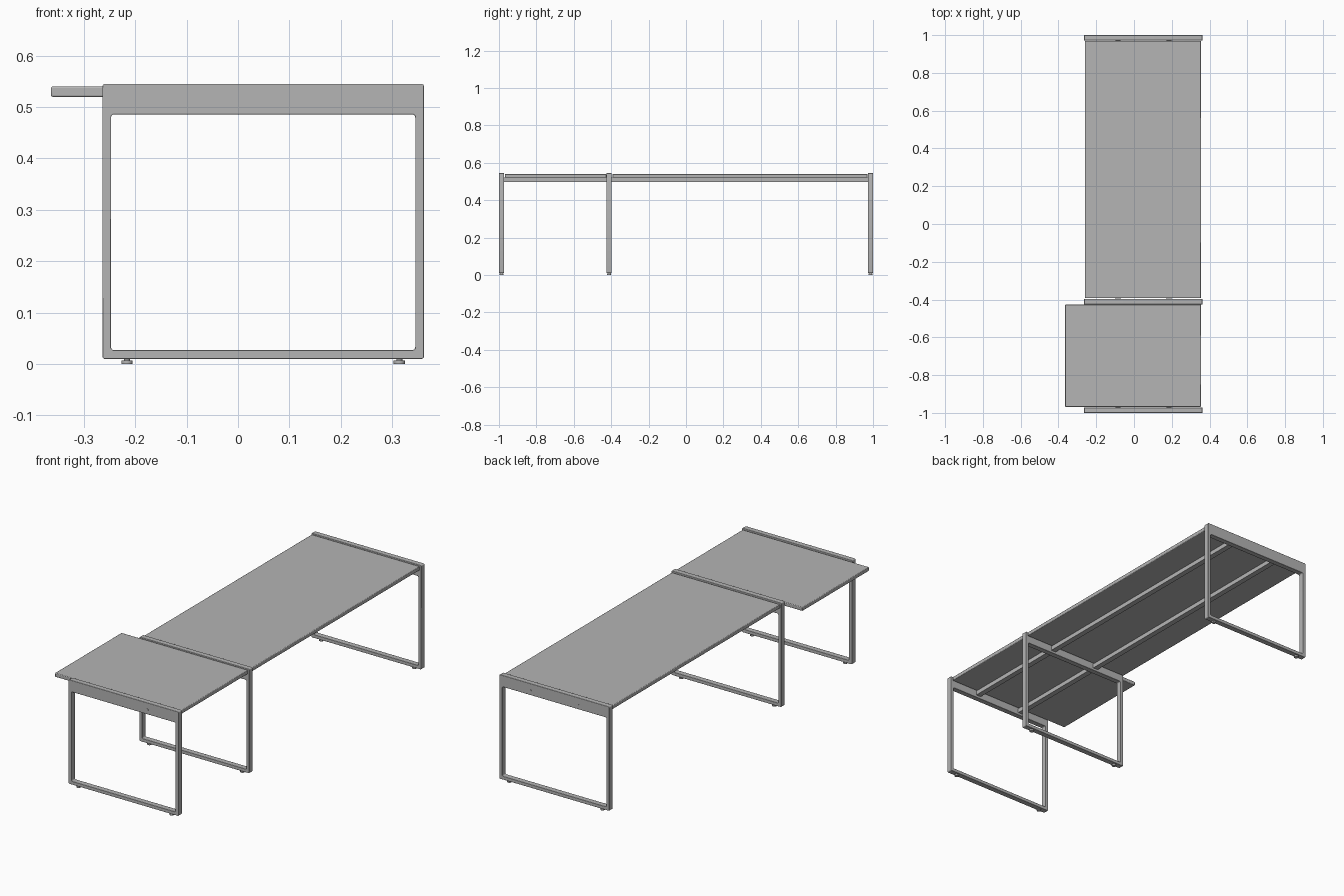
import bpy, bmesh, math

cube = bpy.data.objects.get("Cube")
if cube:
    bpy.data.objects.remove(cube, do_unlink=True)

grey = bpy.data.materials.new("light_grey")
grey.use_nodes = True
colour = (0.46, 0.46, 0.46, 1)
grey.diffuse_color = colour
grey.node_tree.nodes["Principled BSDF"].inputs["Base Color"].default_value = colour


def add_object(name, bm, bevel=0.0):
    bmesh.ops.recalc_face_normals(bm, faces=bm.faces)
    mesh = bpy.data.meshes.new(name)
    bm.to_mesh(mesh)
    bm.free()
    mesh.materials.append(grey)
    obj = bpy.data.objects.new(name, mesh)
    bpy.context.collection.objects.link(obj)
    if bevel:
        mod = obj.modifiers.new("soft_edges", 'BEVEL')
        mod.width = bevel
        mod.segments = 2
        mod.limit_method = 'ANGLE'
        mod.angle_limit = math.radians(50)
    bpy.ops.object.select_all(action='DESELECT')
    obj.select_set(True)
    bpy.context.view_layer.objects.active = obj
    bpy.ops.object.shade_smooth_by_angle(angle=math.radians(35))
    return obj


def box(name, x0, x1, y0, y1, z0, z1, bevel=0.0):
    bm = bmesh.new()
    bmesh.ops.create_cube(bm, size=1)
    for v in bm.verts:
        v.co.x = x1 if v.co.x > 0 else x0
        v.co.y = y1 if v.co.y > 0 else y0
        v.co.z = z1 if v.co.z > 0 else z0
    return add_object(name, bm, bevel)


def cylinder(name, x, y, z, radius, depth, along_y=False):
    bm = bmesh.new()
    bmesh.ops.create_cone(bm, cap_ends=True, segments=20,
                          radius1=radius, radius2=radius, depth=depth)
    obj = add_object(name, bm)
    obj.location = (x, y, z)
    if along_y:
        obj.rotation_euler.x = math.pi / 2
    return obj


def rounded_loop(x0, x1, z0, z1, r, steps=4):
    corners = [(x1 - r, z1 - r), (x0 + r, z1 - r), (x0 + r, z0 + r), (x1 - r, z0 + r)]
    points = []
    for i, (cx, cz) in enumerate(corners):
        for s in range(steps + 1):
            a = math.pi / 2 * (i + s / steps)
            points.append((cx + r * math.cos(a), cz + r * math.sin(a)))
    return points


LEFT, RIGHT = -0.264, 0.362
FRAME_DEPTH = 0.028
RAIL_X = (-0.085, 0.185)
FOOT_X = (-0.216, 0.314)


def leg_frame(name, y0):
    # closed loop leg with a deep header and slim posts
    bm = bmesh.new()
    outer = rounded_loop(LEFT, RIGHT, 0.01, 0.545, 0.005)
    inner = rounded_loop(LEFT + 0.017, RIGHT - 0.017, 0.027, 0.486, 0.006)
    rings = [[bm.verts.new((x, y0, z)) for x, z in loop] for loop in (outer, inner)]
    n = len(outer)
    faces = [bm.faces.new((rings[0][i], rings[0][(i + 1) % n],
                           rings[1][(i + 1) % n], rings[1][i])) for i in range(n)]
    ext = bmesh.ops.extrude_face_region(bm, geom=faces, use_keep_orig=True)
    for v in ext["geom"]:
        if isinstance(v, bmesh.types.BMVert):
            v.co.y += FRAME_DEPTH
    add_object(name, bm, 0.0015)
    # levelling feet
    yc = y0 + FRAME_DEPTH / 2
    for side, x in zip(("right", "left"), FOOT_X):
        cylinder(f"{name}_{side}_foot_pad", x, yc, 0.0035, 0.011, 0.007)
        cylinder(f"{name}_{side}_foot_stem", x, yc, 0.009, 0.006, 0.008)


FRONT_Y, MIDDLE_Y, BACK_Y = -1.0, -0.425, 0.972
leg_frame("front_frame", FRONT_Y)
leg_frame("middle_frame", MIDDLE_Y)
leg_frame("back_frame", BACK_Y)

# desktops
box("main_top", -0.26, 0.355, MIDDLE_Y + FRAME_DEPTH + 0.004, BACK_Y - 0.002, 0.52, 0.54, 0.003)
box("return_top", -0.364, 0.355, FRONT_Y + FRAME_DEPTH + 0.004, MIDDLE_Y - 0.001, 0.52, 0.54, 0.003)

# support rails and their end fixings
for side, x in zip(("right", "left"), RAIL_X):
    box(f"main_{side}_rail", x - 0.014, x + 0.014, MIDDLE_Y + FRAME_DEPTH, BACK_Y, 0.498, 0.52)
    box(f"return_{side}_rail", x - 0.014, x + 0.014, FRONT_Y + FRAME_DEPTH, MIDDLE_Y, 0.498, 0.52)
    for end, y in (("front", -1.0), ("back", 1.0)):
        cylinder(f"{end}_{side}_screw", x, y, 0.51, 0.005, 0.001, along_y=True)
